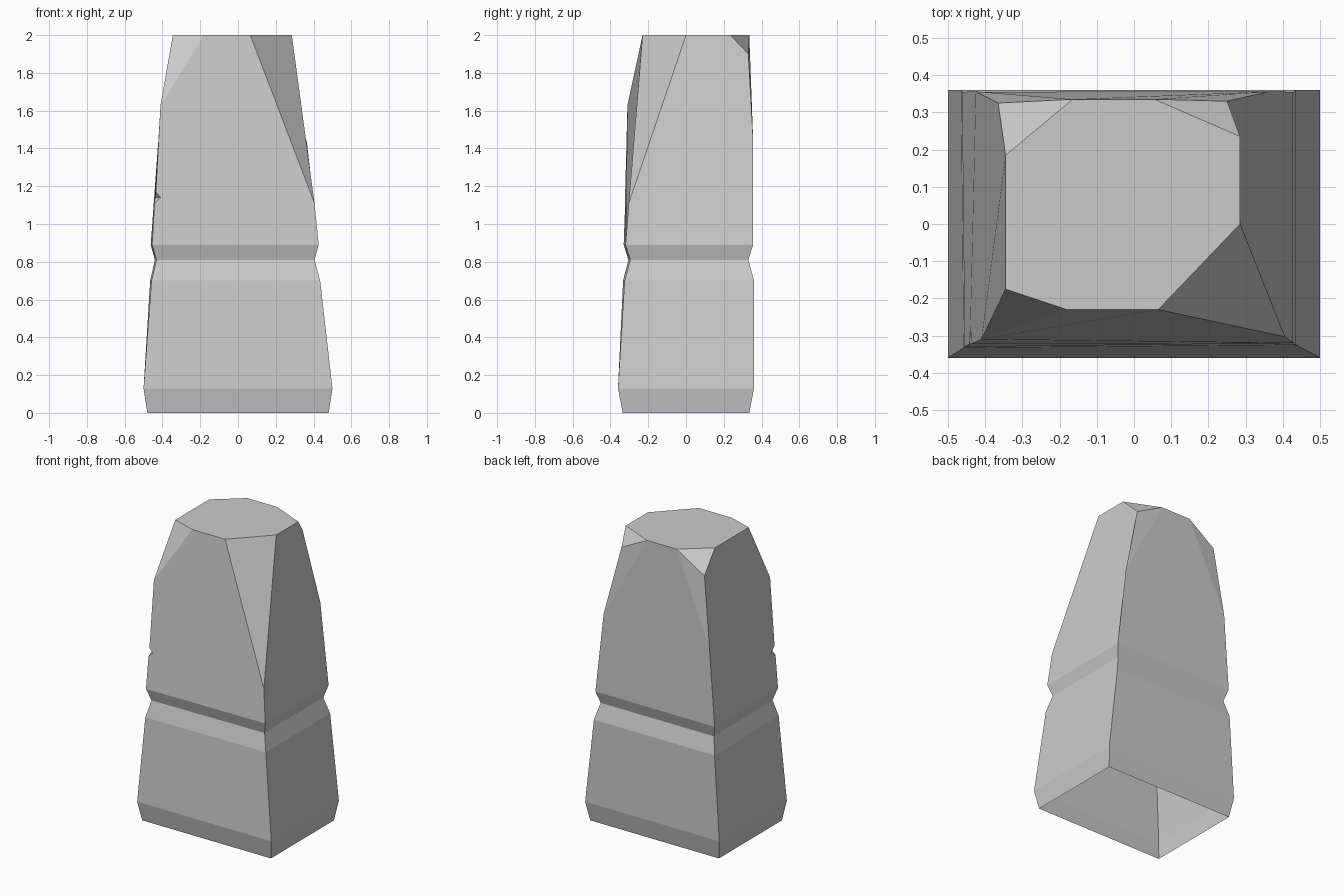
import bpy, bmesh

if "Cube" in bpy.data.objects:
    bpy.data.objects.remove(bpy.data.objects["Cube"])

bm = bmesh.new()
V = lambda x, y, z: bm.verts.new((x, y, z))
face = lambda *vs: bm.faces.new(vs)

# Lower body: four-cornered rings (z, front-left x, back-left x, right x, left front y, right front y, back y)
levels = [
    (0.00, -0.48, -0.48, 0.48, -0.335, -0.335, 0.335),
    (0.13, -0.50, -0.50, 0.50, -0.36, -0.36, 0.36),
    (0.70, -0.458, -0.465, 0.435, -0.333, -0.325, 0.36),
    (0.81, -0.432, -0.44, 0.405, -0.305, -0.295, 0.33),
    (0.89, -0.455, -0.462, 0.427, -0.33, -0.32, 0.355),
]
rings = [[V(xf, yl, z), V(xr, yr, z), V(xr, yb, z), V(xb, yb, z)]
         for z, xf, xb, xr, yl, yr, yb in levels]
for lo, hi in zip(rings, rings[1:]):
    for i in range(4):
        j = (i + 1) % 4
        face(lo[i], lo[j], hi[j], hi[i])
fl, fr, br, bl = rings[-1]

# Chipped flat top, counter-clockwise from the front left
top = [V(x, y, 2) for x, y in [
    (-0.345, -0.175), (-0.18, -0.23), (0.065, -0.23), (0.285, 0.0),
    (0.285, 0.235), (0.055, 0.335), (-0.165, 0.335), (-0.345, 0.185)]]
bm.faces.new(top)

# Points where the corner chips start
fl_cut = V(-0.41, -0.31, 1.63)
fr_cut = V(0.405, -0.303, 1.11)
br_low, br_cut = V(0.365, 0.356, 1.43), V(0.25, 0.33, 1.90)
bl_low, bl_cut = V(-0.425, 0.356, 1.40), V(-0.365, 0.325, 1.87)

# Small nick on the front left edge
n_lo, n_hi = V(-0.442, -0.322, 1.11), V(-0.435, -0.322, 1.17)
n_front, n_left = V(-0.41, -0.322, 1.14), V(-0.44, -0.28, 1.14)
face(n_lo, n_front, n_left)
face(n_front, n_hi, n_left)

# Upper walls
face(fl, fr, fr_cut, top[2], top[1], fl_cut, n_hi, n_front, n_lo)
face(fr, br, br_low, br_cut, top[4], top[3], fr_cut)
face(br, bl, bl_low, top[6], top[5], br_low)
face(bl, fl, n_lo, n_left, n_hi, fl_cut, top[0], top[7], bl_cut, bl_low)

# Corner chips
face(fl_cut, top[1], top[0])
face(fr_cut, top[3], top[2])
face(br_cut, top[5], top[4])
face(br_low, top[5], br_cut)
face(bl_cut, top[7], top[6])
face(bl_low, bl_cut, top[6])

bmesh.ops.recalc_face_normals(bm, faces=bm.faces[:])
mesh = bpy.data.meshes.new("stone_post")
bm.to_mesh(mesh)
bm.free()
bpy.context.collection.objects.link(bpy.data.objects.new("stone_post", mesh))
